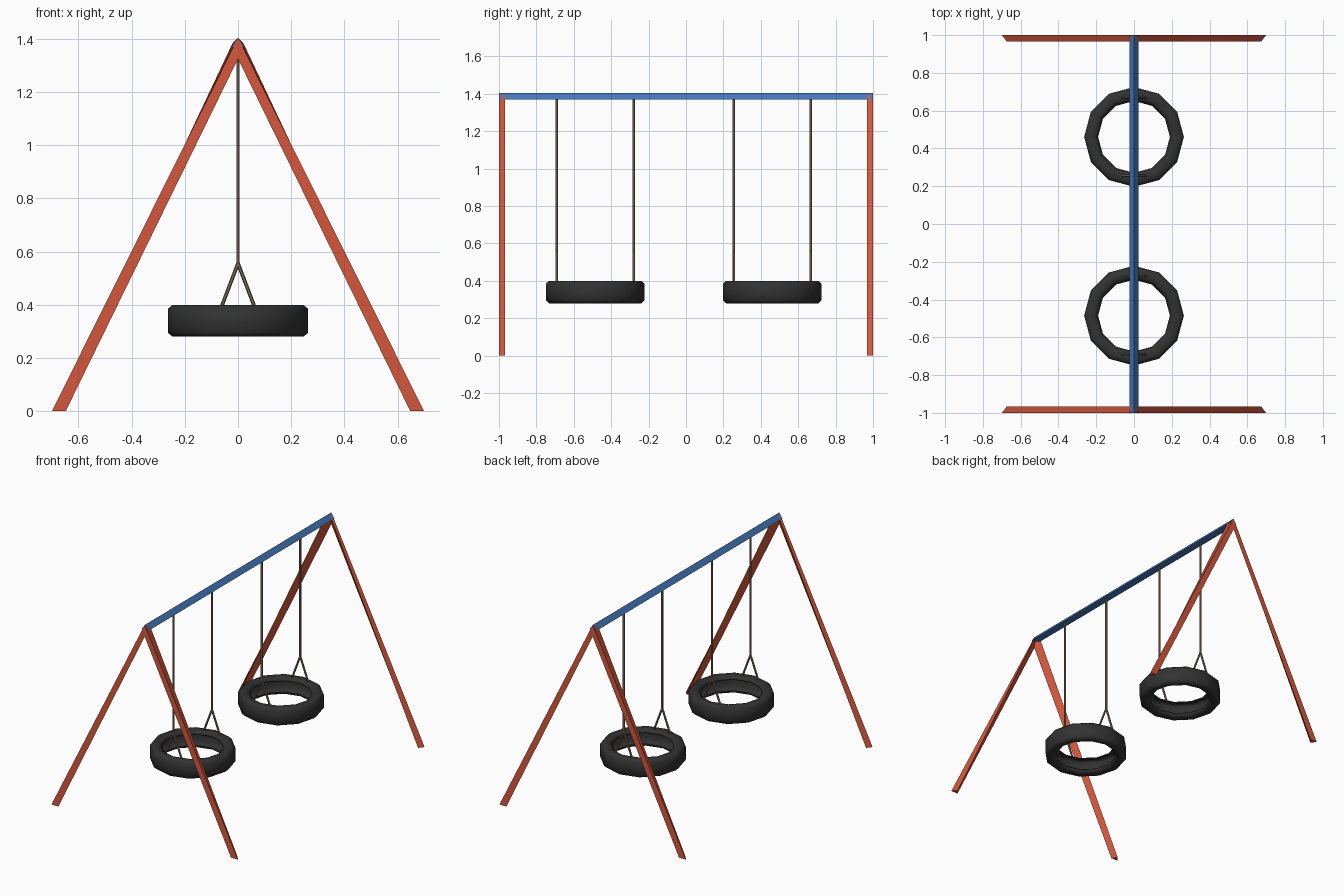
import bpy, bmesh, math
from mathutils import Vector

if "Cube" in bpy.data.objects:
    bpy.data.objects.remove(bpy.data.objects["Cube"])


def material(name, rgb):
    m = bpy.data.materials.new(name)
    m.diffuse_color = (*rgb, 1)
    m.use_nodes = True
    m.node_tree.nodes["Principled BSDF"].inputs["Base Color"].default_value = m.diffuse_color
    return m


RED = material("red paint", (0.66, 0.095, 0.045))
BLUE = material("blue paint", (0.06, 0.19, 0.50))
ROPE = material("tan rope", (0.23, 0.17, 0.10))
RUBBER = material("black rubber", (0.032, 0.032, 0.032))


def finish(bm, name, mat, smooth=None):
    bmesh.ops.remove_doubles(bm, verts=bm.verts, dist=1e-5)
    me = bpy.data.meshes.new(name)
    bm.to_mesh(me)
    bm.free()
    me.materials.append(mat)
    ob = bpy.data.objects.new(name, me)
    bpy.context.collection.objects.link(ob)
    if smooth:
        bpy.ops.object.select_all(action='DESELECT')
        ob.select_set(True)
        bpy.context.view_layer.objects.active = ob
        bpy.ops.object.shade_smooth_by_angle(angle=math.radians(smooth))
    return ob


def loft(name, start, end, mat):
    """Closed prism between two matching outlines."""
    bm = bmesh.new()
    a = [bm.verts.new(p) for p in start]
    b = [bm.verts.new(p) for p in end]
    n = len(a)
    bm.faces.new(a)
    bm.faces.new(b[::-1])
    for i in range(n):
        bm.faces.new((a[i], b[i], b[(i + 1) % n], a[(i + 1) % n]))
    bmesh.ops.recalc_face_normals(bm, faces=bm.faces)
    return finish(bm, name, mat)


# Triangular legs, ridge facing inward
for sy, end in ((-1, "front"), (1, "back")):
    for sx, side in ((-1, "left"), (1, "right")):
        foot = [(0.70 * sx, sy, 0), (0.648 * sx, sy, 0), (0.674 * sx, 0.967 * sy, 0)]
        top = [(0, sy, 1.405), (0, sy, 1.325), (0.02 * sx, 0.967 * sy, 1.385)]
        loft(f"{end}_{side}_leg", foot, top, RED)

# Triangular top bar, ridge up
section = [(0, 1.405), (0.025, 1.37), (-0.025, 1.37)]
loft("top_bar", [(x, -0.998, z) for x, z in section],
     [(x, 0.998, z) for x, z in section], BLUE)


def add_rod(bm, p, q, r=0.007, sides=6):
    p, q = Vector(p), Vector(q)
    d = q - p
    rot = d.to_track_quat('Z', 'Y').to_matrix().to_4x4()
    rot.translation = (p + q) / 2
    bmesh.ops.create_cone(bm, cap_ends=True, segments=sides, radius1=r,
                          radius2=r, depth=d.length, matrix=rot)


# Hollow tyre profile (radius, height), from lower lip round to upper lip
PROFILE = [(0.190, 0.298), (0.212, 0.282), (0.247, 0.280), (0.264, 0.296),
           (0.264, 0.384), (0.247, 0.400), (0.212, 0.398), (0.190, 0.382)]
SIDES = 12


def tyre(name, cy):
    bm = bmesh.new()
    rings = []
    for r, z in PROFILE:
        rings.append([bm.verts.new((r * math.cos(t), cy + r * math.sin(t), z))
                      for t in (math.tau * k / SIDES for k in range(SIDES))])
    for lo, hi in zip(rings, rings[1:]):
        for j in range(SIDES):
            k = (j + 1) % SIDES
            bm.faces.new((lo[j], lo[k], hi[k], hi[j]))
    ob = finish(bm, name, RUBBER, 50)
    mod = ob.modifiers.new("wall", 'SOLIDIFY')
    mod.thickness, mod.offset = 0.008, -1


# Two tyre swings, each on two forked ropes
for label, cy in (("front", -0.485), ("back", 0.461)):
    tyre(f"{label}_tyre", cy)
    for sy, which in ((-1, "near"), (1, "far")):
        y = cy + 0.206 * sy
        bm = bmesh.new()
        add_rod(bm, (0, y, 0.552), (0, y, 1.375))
        for sx in (-1, 1):
            add_rod(bm, (0, y, 0.556), (0.063 * sx, y, 0.39))
        finish(bm, f"{label}_{which}_rope", ROPE)
